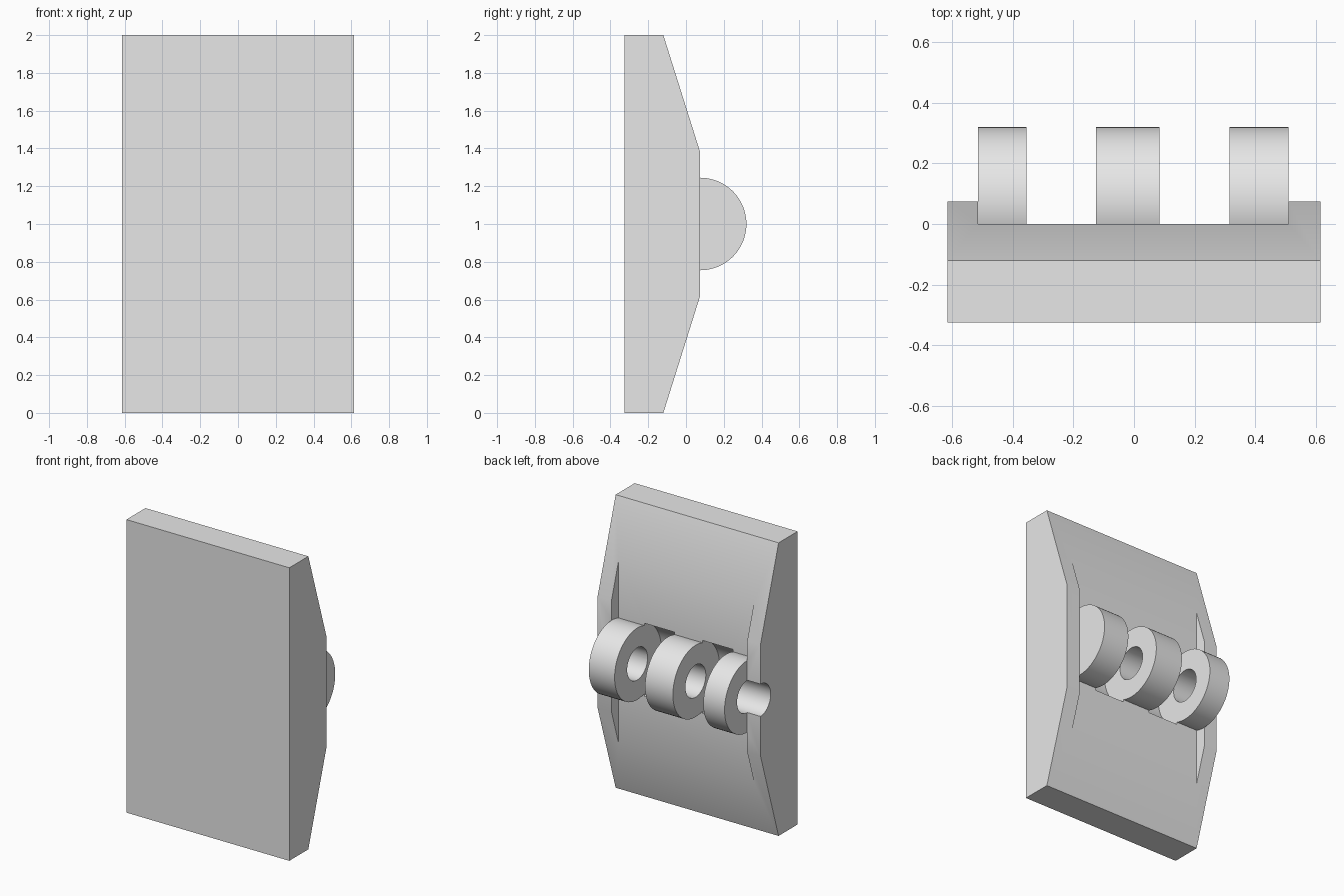
import bpy
import bmesh
from math import cos, sin, tau, radians

cube = bpy.data.objects.get("Cube")
if cube:
    bpy.data.objects.remove(cube, do_unlink=True)

AXIS_Y, AXIS_Z = 0.075, 1.0       # hinge axis, running along x
RING_R, BORE_R, POCKET_R = 0.245, 0.11, 0.26
INNER_L, INNER_R = 0.51, -0.515   # inner walls of the two cheeks
HALF_W = 0.615

grey = bpy.data.materials.new("plain grey")
grey.use_nodes = True
grey.diffuse_color = (0.8, 0.8, 0.8, 1)
grey.node_tree.nodes["Principled BSDF"].inputs["Base Color"].default_value = (0.8, 0.8, 0.8, 1)


def prism(name, profile, x0, x1):
    """Extrude a closed (y, z) profile along x."""
    bm = bmesh.new()
    face = bm.faces.new([bm.verts.new((x0, y, z)) for y, z in profile])
    ext = bmesh.ops.extrude_face_region(bm, geom=[face])["geom"]
    moved = [v for v in ext if isinstance(v, bmesh.types.BMVert)]
    bmesh.ops.translate(bm, verts=moved, vec=(x1 - x0, 0, 0))
    bmesh.ops.recalc_face_normals(bm, faces=bm.faces)
    mesh = bpy.data.meshes.new(name)
    bm.to_mesh(mesh)
    bm.free()
    mesh.materials.append(grey)
    obj = bpy.data.objects.new(name, mesh)
    bpy.context.collection.objects.link(obj)
    return obj


def circle(radius, n=64):
    return [(AXIS_Y + radius * cos(tau * i / n), AXIS_Z + radius * sin(tau * i / n))
            for i in range(n)]


def combine(target, tool, operation):
    """Apply a boolean and discard the tool."""
    mod = target.modifiers.new("boolean", 'BOOLEAN')
    mod.operation = operation
    mod.solver = 'EXACT'
    mod.object = tool
    bpy.context.view_layer.objects.active = target
    bpy.ops.object.modifier_apply(modifier=mod.name)
    bpy.data.objects.remove(tool, do_unlink=True)


# Plate with chamfered back
outline = [(-0.325, 0), (-0.12, 0), (0.075, 0.62), (0.075, 1.38), (-0.12, 2), (-0.325, 2)]
plate = prism("hinge_plate", outline, -HALF_W, HALF_W)

# Recess between the two side cheeks
recess = [(0, 0.2), (0.2, 0.2), (0.2, 1.8), (0, 1.8)]
combine(plate, prism("recess_cutter", recess, INNER_R, INNER_L), 'DIFFERENCE')

# Clearance pockets between the knuckles
for x0, x1 in [(-0.355, -0.125), (0.085, 0.315)]:
    combine(plate, prism("pocket_cutter", circle(POCKET_R), x0, x1), 'DIFFERENCE')

# Three hinge knuckles
for x0, x1 in [(INNER_R, -0.355), (-0.125, 0.085), (0.315, INNER_L)]:
    combine(plate, prism("knuckle", circle(RING_R), x0, x1), 'UNION')

# Pin bore, open through the right cheek and blind at the left one
combine(plate, prism("bore_cutter", circle(BORE_R), -0.8, INNER_L), 'DIFFERENCE')

bpy.ops.object.select_all(action='DESELECT')
plate.select_set(True)
bpy.context.view_layer.objects.active = plate
bpy.ops.object.shade_smooth_by_angle(angle=radians(30))
